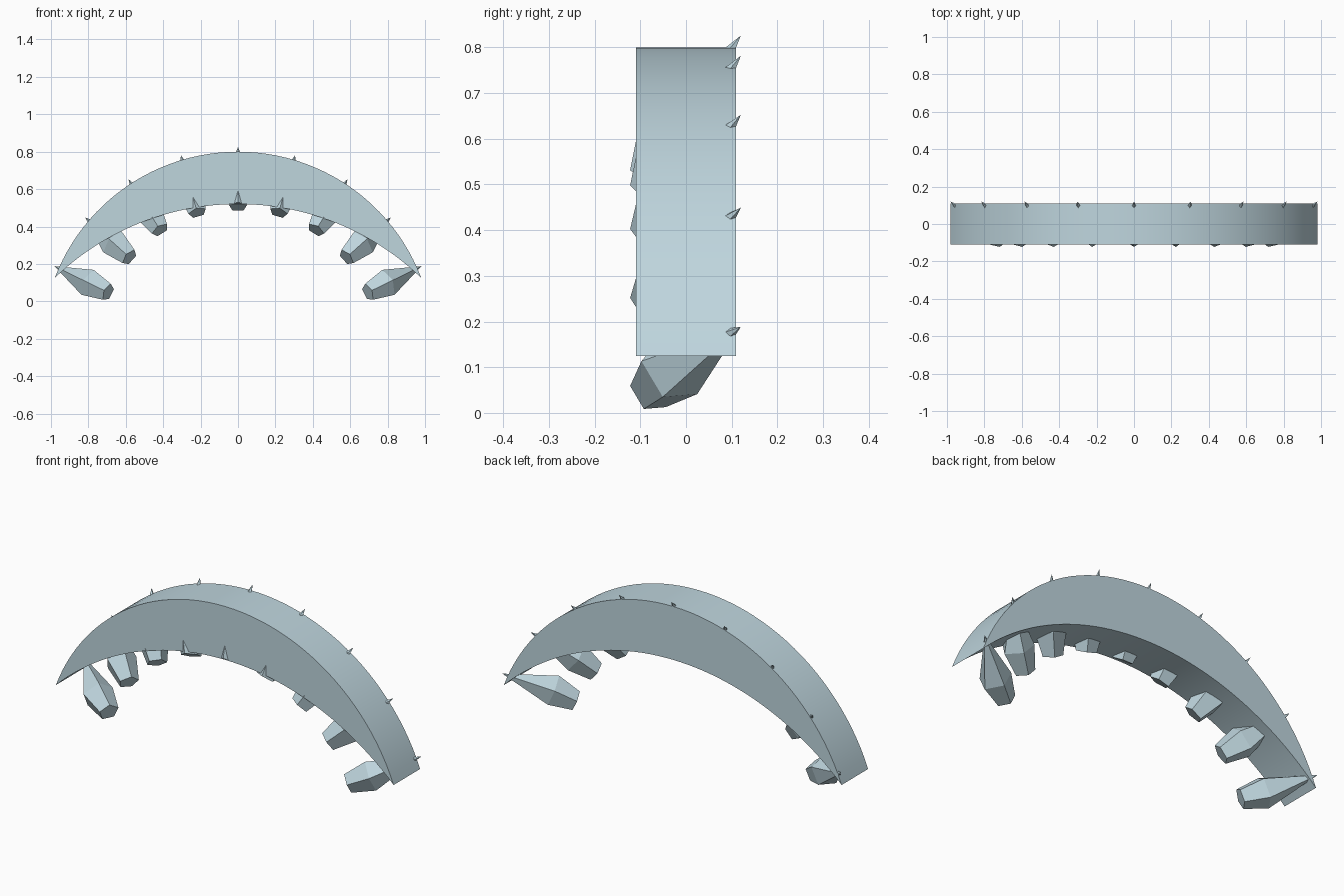
import bpy, bmesh
from math import sin, cos, pi, asin, radians
from mathutils import Vector, Matrix

cube = bpy.data.objects.get("Cube")
if cube:
    bpy.data.objects.remove(cube)

# One pale blue colour for everything
ice = bpy.data.materials.new("pale_ice_blue")
ice.use_nodes = True
colour = (0.52, 0.67, 0.73, 1)
ice.diffuse_color = colour
ice.node_tree.nodes["Principled BSDF"].inputs["Base Color"].default_value = colour

HALF_SPAN, BASE_Z, HALF_DEPTH = 0.98, 0.125, 0.11


def finish(bm, name):
    bmesh.ops.recalc_face_normals(bm, faces=bm.faces)
    mesh = bpy.data.meshes.new(name)
    bm.to_mesh(mesh)
    bm.free()
    mesh.materials.append(ice)
    obj = bpy.data.objects.new(name, mesh)
    bpy.context.collection.objects.link(obj)
    return obj


def circle_of(top_z):
    """Radius and centre height of the arc through both tips and the top."""
    rise = top_z - BASE_Z
    radius = (HALF_SPAN ** 2 + rise ** 2) / (2 * rise)
    return radius, top_z - radius


def arc(top_z, steps=48):
    radius, centre = circle_of(top_z)
    reach = asin(HALF_SPAN / radius)
    angles = [reach * (2 * i / steps - 1) for i in range(steps + 1)]
    return [(radius * sin(a), centre + radius * cos(a)) for a in angles]


# Crescent band: outer arc and flatter inner arc meeting at pointed tips
outline = arc(0.80) + arc(0.52)[-2:0:-1]
bm = bmesh.new()
front = bm.faces.new([bm.verts.new((x, -HALF_DEPTH, z)) for x, z in outline])
extruded = bmesh.ops.extrude_face_region(bm, geom=[front], use_keep_orig=True)
back = [v for v in extruded["geom"] if isinstance(v, bmesh.types.BMVert)]
bmesh.ops.translate(bm, verts=back, vec=(0, 2 * HALF_DEPTH, 0))
band = finish(bm, "crescent_band")
bpy.context.view_layer.objects.active = band
band.select_set(True)
bpy.ops.object.shade_smooth_by_angle(angle=radians(30))
band.select_set(False)


def pentagon(bm, centre, radius):
    """Five-sided ring, leaning forward, with one corner at the front."""
    across = Vector((1, 0, 0))
    forward = Vector((0, -cos(pi / 6), sin(pi / 6)))
    return [bm.verts.new(Vector(centre) + radius * (across * sin(k * 2 * pi / 5)
                         + forward * cos(k * 2 * pi / 5))) for k in range(5)]


# Faceted teeth: sharp root at the outer back edge, blunt end pointing inward
outer_radius, outer_centre = circle_of(0.80)
for i in range(-4, 5):
    bm = bmesh.new()
    root = bm.verts.new((0, 0.12, 0))
    middle = pentagon(bm, (0, -0.03, -0.21), 0.078)
    end = pentagon(bm, (0, -0.079, -0.32), 0.05)
    for k in range(5):
        n = (k + 1) % 5
        bm.faces.new((root, middle[k], middle[n]))
        bm.faces.new((middle[k], end[k], end[n], middle[n]))
    bm.faces.new(end)
    tooth = finish(bm, f"crystal_tooth_{i + 5}")
    place, lean = radians(16.5 * i), radians(16 * i)
    r = outer_radius + 0.026
    tooth.matrix_world = (Matrix.Translation((r * sin(place), 0, outer_centre + r * cos(place)))
                          @ Matrix.Rotation(lean, 4, "Y"))
